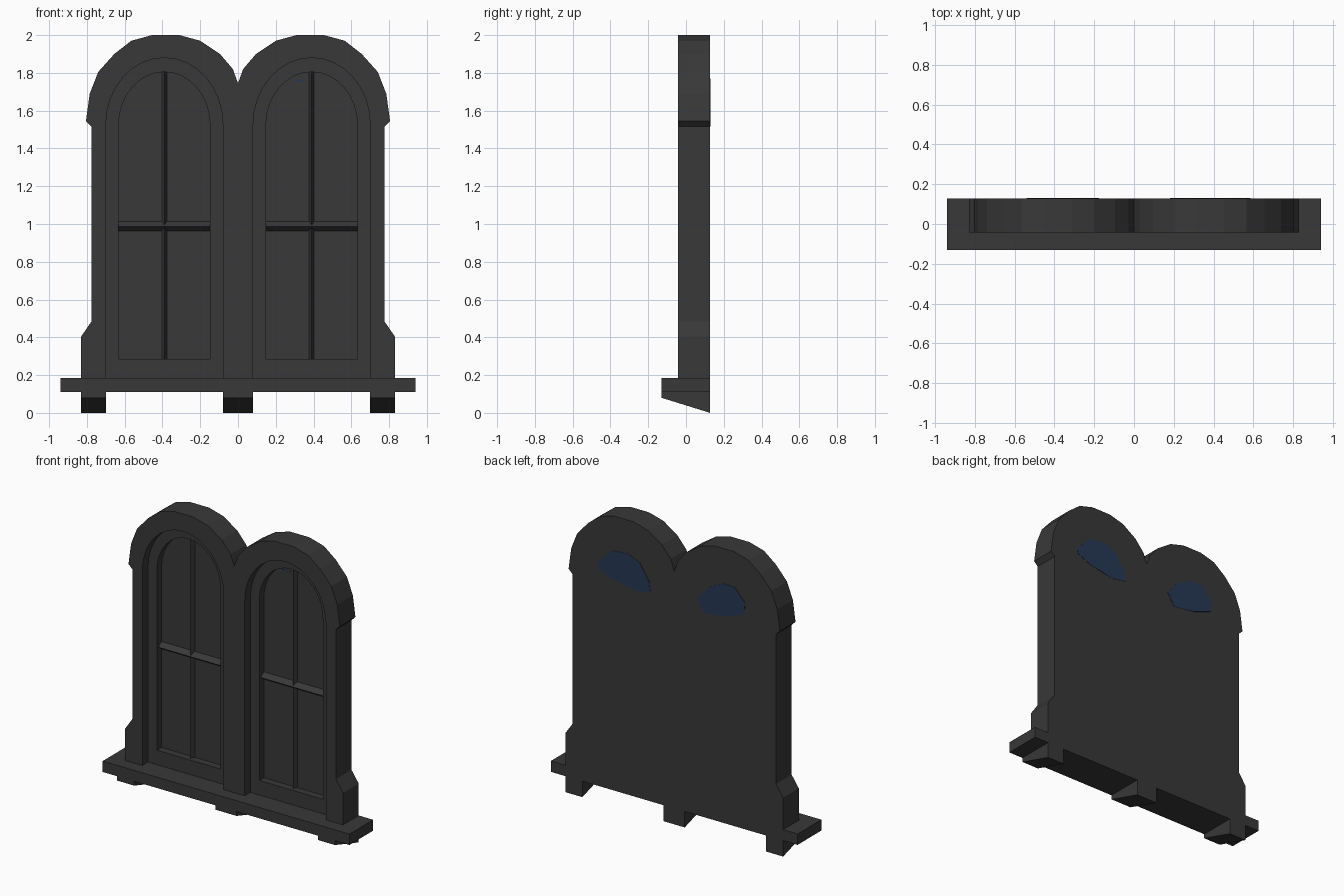
import bpy, bmesh, math

if "Cube" in bpy.data.objects:
    bpy.data.objects.remove(bpy.data.objects["Cube"])


def material(name, rgb):
    m = bpy.data.materials.new(name)
    m.diffuse_color = (*rgb, 1)
    m.use_nodes = True
    m.node_tree.nodes["Principled BSDF"].inputs["Base Color"].default_value = m.diffuse_color
    return m


STONE = material("charcoal", (0.040, 0.040, 0.040))
BLUE = material("dark_blue", (0.019, 0.040, 0.092))
FRONT, BACK = -0.042, 0.128      # wall faces
SASH, GLASS = 0.02, 0.07         # recessed faces


def prism(name, pts, t0, t1, axis="y", mat=STONE):
    """Extrude a closed 2D profile along an axis from t0 to t1."""
    place = {"x": lambda a, b, t: (t, a, b),
             "y": lambda a, b, t: (a, t, b),
             "z": lambda a, b, t: (a, b, t)}[axis]
    bm = bmesh.new()
    lo = [bm.verts.new(place(a, b, t0)) for a, b in pts]
    hi = [bm.verts.new(place(a, b, t1)) for a, b in pts]
    bm.faces.new(lo)
    bm.faces.new(hi[::-1])
    n = len(pts)
    for i in range(n):
        j = (i + 1) % n
        bm.faces.new((lo[j], lo[i], hi[i], hi[j]))
    bmesh.ops.recalc_face_normals(bm, faces=bm.faces[:])
    me = bpy.data.meshes.new(name)
    bm.to_mesh(me)
    bm.free()
    me.materials.append(mat)
    ob = bpy.data.objects.new(name, me)
    bpy.context.collection.objects.link(ob)
    return ob


def arch(cx, r, bottom, spring, top, n=16):
    """Arched opening outline."""
    pts = [(cx - r, bottom), (cx + r, bottom)]
    for i in range(n + 1):
        a = math.pi * i / n
        pts.append((cx + r * math.cos(a), spring + (top - spring) * math.sin(a)))
    return pts


def carve(ob, cutter):
    """Cut the cutter out of ob and discard the cutter."""
    mod = ob.modifiers.new("cut", "BOOLEAN")
    mod.operation = "DIFFERENCE"
    mod.solver = "EXACT"
    mod.object = cutter
    cutter.hide_render = True
    dg = bpy.context.evaluated_depsgraph_get()
    me = bpy.data.meshes.new_from_object(ob.evaluated_get(dg))
    ob.modifiers.clear()
    ob.data = me
    bpy.data.objects.remove(cutter)


# Twin-arched surround with footed sides and hood moulding
half = [(-0.83, 0.185), (-0.83, 0.405), (-0.775, 0.485), (-0.775, 1.515),
        (-0.805, 1.545), (-0.785, 1.69), (-0.74, 1.805), (-0.655, 1.90),
        (-0.565, 1.97), (-0.455, 2.0), (-0.31, 2.0), (-0.20, 1.97),
        (-0.095, 1.90), (-0.027, 1.82)]
outline = half + [(0, 1.745)] + [(-x, z) for x, z in reversed(half)]
surround = prism("window_surround", outline, FRONT, BACK)

for s in (-1, 1):
    # Stepped recess: opening down to the sash, then down to the pane
    carve(surround, prism("opening_cutter", arch(s * 0.39, 0.31, 0.15, 1.525, 1.88), -0.2, SASH))
    carve(surround, prism("pane_cutter", arch(s * 0.39, 0.242, 0.285, 1.525, 1.805), -0.2, GLASS))

    # Ridged glazing bars
    c = s * 0.39
    prism("vertical_glazing_bar",
          [(c - 0.018, GLASS + 0.01), (c, GLASS - 0.028), (c + 0.018, GLASS + 0.01)],
          0.28, 1.81, "z")
    prism("horizontal_glazing_bar",
          [(GLASS + 0.01, 0.957), (GLASS - 0.035, 0.988), (GLASS + 0.01, 1.022)],
          c - 0.247, c + 0.247, "x")

# Sill
prism("sill", [(-0.94, 0.11), (0.94, 0.11), (0.94, 0.185), (-0.94, 0.185)], -0.13, BACK)

# Sloped brackets under the sill
for x0, x1 in ((-0.83, -0.70), (-0.08, 0.08), (0.70, 0.83)):
    prism("sill_bracket", [(-0.13, 0.11), (-0.13, 0.08), (BACK, 0.0), (BACK, 0.11)], x0, x1, "x")

# Blue patches on the back of each arch, and a small fleck in the right pane
prism("back_patch_right", [(0.585, 1.65), (0.47, 1.76), (0.35, 1.77), (0.26, 1.73), (0.19, 1.62),
                           (0.18, 1.55), (0.296, 1.53), (0.486, 1.57), (0.58, 1.61)],
      BACK - 0.001, BACK + 0.002, mat=BLUE)
prism("back_patch_left", [(-0.54, 1.67), (-0.46, 1.757), (-0.37, 1.757), (-0.27, 1.71), (-0.175, 1.60),
                          (-0.23, 1.515), (-0.40, 1.54), (-0.535, 1.59)],
      BACK - 0.001, BACK + 0.002, mat=BLUE)
prism("pane_fleck", [(0.295, 1.76), (0.325, 1.748), (0.35, 1.757), (0.33, 1.768)],
      GLASS - 0.002, GLASS + 0.001, mat=BLUE)
